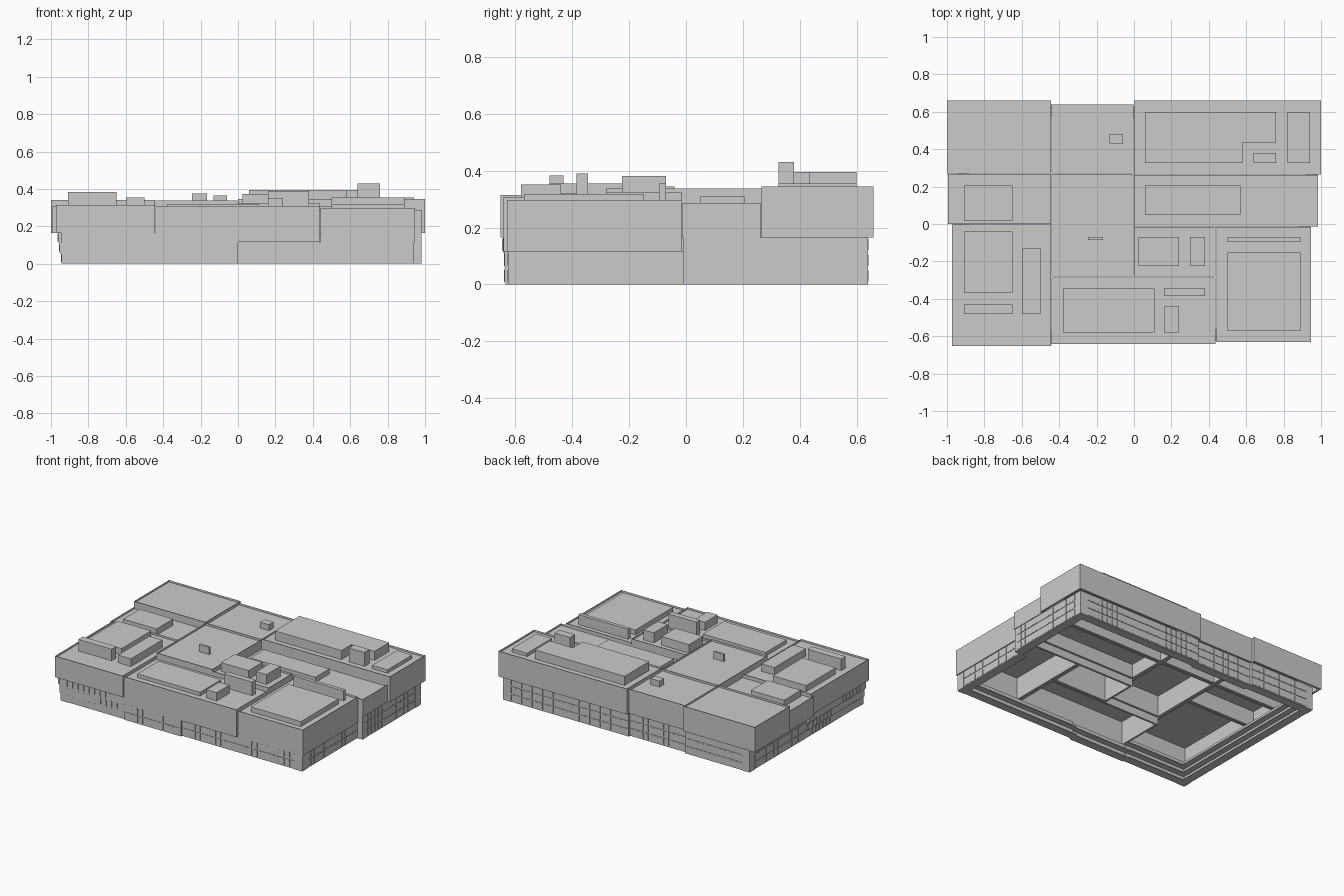
import bpy, bmesh

if "Cube" in bpy.data.objects:
    bpy.data.objects.remove(bpy.data.objects["Cube"])


def add_box(bm, x0, x1, y0, y1, z0, z1):
    x0, x1 = sorted((x0, x1))
    y0, y1 = sorted((y0, y1))
    v = [bm.verts.new((x, y, z)) for z in (z0, z1)
         for x, y in ((x0, y0), (x1, y0), (x1, y1), (x0, y1))]
    bottom = bm.faces.new(v[3::-1])
    top = bm.faces.new(v[4:])
    for i in range(4):
        j = (i + 1) % 4
        bm.faces.new((v[i], v[j], v[j + 4], v[i + 4]))
    return bottom, top


def finish(bm, name):
    me = bpy.data.meshes.new(name)
    bm.to_mesh(me)
    bm.free()
    ob = bpy.data.objects.new(name, me)
    bpy.context.collection.objects.link(ob)


# Inset a cap and push it along z to make a rim around a sunken panel
def sink_face(bm, face, rim, dz):
    bmesh.ops.inset_region(bm, faces=[face], thickness=rim)
    inner = bmesh.ops.extrude_discrete_faces(bm, faces=[face])["faces"][0]
    bmesh.ops.translate(bm, verts=inner.verts, vec=(0, 0, dz))


# Upper block: parapet around a sunken roof, hollow from below
def block(name, x0, x1, y0, y1, z0, z1, rim=0.03, sink=0.014, wall=0.02):
    bm = bmesh.new()
    bottom, top = add_box(bm, x0, x1, y0, y1, z0, z1)
    sink_face(bm, top, rim, -sink)
    sink_face(bm, bottom, wall, z1 - sink - 0.012 - z0)
    finish(bm, name)


def box(name, *dims):
    bm = bmesh.new()
    add_box(bm, *dims)
    finish(bm, name)


# Lower facade: thin wall per floor, floor slabs reaching inwards, slim mullions.
# axis is the direction it runs along; p is the outer plane, s its outward sign
def facade(name, axis, a, b, p, s, height, groups=1, flare=0.0):
    bm = bmesh.new()

    def put(u0, u1, d0, d1, z0, z1):
        q0, q1 = p - s * d0, p - s * d1
        if axis == "x":
            add_box(bm, u0, u1, q0, q1, z0, z1)
        else:
            add_box(bm, q0, q1, u0, u1, z0, z1)

    floors = round(height / 0.055)
    step = height / floors
    span = (b - a) / groups
    for f in range(floors):
        z0, z1 = f * step, (f + 1) * step
        d = -flare * f
        put(a, b, d, 0.02, z0 + 0.006, z1)
        put(a, b, d + 0.003, 0.06, z0, z0 + 0.006)
        for g in range(groups):
            g0 = a + g * span + 0.06
            n = max(4, round((span - 0.1) / 0.045))
            w = (span - 0.12) / n
            for i in range(n + 1):
                c = g0 + i * w
                put(c - 0.004, c + 0.004, d - 0.002, d + 0.002, z0 + 0.01, z1 - 0.006)
    finish(bm, name)


# Upper volumes
block("back_left_block", -1, -0.443, 0.27, 0.66, 0.165, 0.342)
block("back_middle_block", -0.44, -0.003, 0.27, 0.64, 0.165, 0.338)
block("back_right_block", 0, 1, 0.265, 0.66, 0.165, 0.345)
block("right_middle_block", 0, 0.985, -0.013, 0.262, 0.165, 0.287)
block("left_middle_block", -0.995, -0.443, 0, 0.267, 0.165, 0.305)
block("front_left_block", -0.972, -0.443, -0.652, -0.003, 0.165, 0.315)
block("front_middle_block", -0.44, 0.437, -0.642, -0.285, 0.115, 0.308)
block("front_right_block", 0.44, 0.947, -0.63, -0.016, 0.115, 0.297)
block("centre_left_block", -0.44, -0.003, -0.282, 0.267, 0.165, 0.338)
block("centre_right_block", 0, 0.437, -0.282, -0.016, 0.115, 0.325)

# Rooftop plant rooms and raised roof decks
units = [
    (-0.91, -0.65, 0.02, 0.205, 0.29, 0.335),
    (-0.91, -0.65, -0.37, -0.04, 0.3, 0.345),
    (-0.91, -0.65, -0.48, -0.43, 0.3, 0.383),
    (-0.6, -0.5, -0.48, -0.13, 0.3, 0.355),
    (-0.38, 0.11, -0.58, -0.345, 0.29, 0.32),
    (0.16, 0.24, -0.58, -0.44, 0.29, 0.352),
    (0.16, 0.38, -0.385, -0.345, 0.29, 0.39),
    (0.025, 0.24, -0.225, -0.07, 0.308, 0.372),
    (0.3, 0.38, -0.225, -0.07, 0.308, 0.382),
    (0.5, 0.89, -0.57, -0.15, 0.28, 0.318),
    (0.5, 0.89, -0.095, -0.07, 0.28, 0.354),
    (0.06, 0.57, 0.05, 0.205, 0.27, 0.309),
    (0.64, 0.76, 0.325, 0.38, 0.328, 0.43),
    (0.82, 0.94, 0.325, 0.6, 0.328, 0.355),
    (-0.13, -0.06, 0.43, 0.48, 0.32, 0.366),
    (-0.245, -0.165, -0.085, -0.07, 0.32, 0.375),
]
for i, u in enumerate(units):
    box(f"rooftop_unit_{i + 1}", *u)

# L-shaped plant hall on the back right roof
bm = bmesh.new()
outline = [(0.06, 0.325), (0.58, 0.325), (0.58, 0.435),
           (0.76, 0.435), (0.76, 0.6), (0.06, 0.6)]
face = bm.faces.new([bm.verts.new((x, y, 0.328)) for x, y in outline])
ext = bmesh.ops.extrude_face_region(bm, geom=[face])["geom"]
bmesh.ops.translate(bm, vec=(0, 0, 0.067),
                    verts=[g for g in ext if isinstance(g, bmesh.types.BMVert)])
bmesh.ops.recalc_face_normals(bm, faces=bm.faces)
finish(bm, "rooftop_hall")

# Front facades; the left ones step out floor by floor
facade("front_left_facade", "x", -0.945, -0.44, -0.63, -1, 0.165, flare=0.007)
facade("front_middle_left_facade", "x", -0.44, 0, -0.638, -1, 0.115)
facade("front_middle_right_facade", "x", 0, 0.44, -0.625, -1, 0.115)
facade("front_right_facade", "x", 0.44, 0.94, -0.625, -1, 0.115)
# Back facades
facade("back_left_facade", "x", -0.945, -0.44, 0.64, 1, 0.165)
facade("back_middle_facade", "x", -0.44, 0, 0.625, 1, 0.165)
facade("back_right_facade", "x", 0, 0.98, 0.64, 1, 0.165, groups=2)
# Right facades
facade("right_front_facade", "y", -0.625, -0.01, 0.94, 1, 0.115, groups=2)
facade("right_middle_facade", "y", -0.01, 0.265, 0.98, 1, 0.165)
facade("right_back_facade", "y", 0.265, 0.64, 0.98, 1, 0.165)
# Left facades
facade("left_front_facade", "y", -0.63, 0, -0.945, -1, 0.165, groups=2, flare=0.009)
facade("left_middle_facade", "y", 0, 0.265, -0.945, -1, 0.165)
facade("left_back_facade", "y", 0.265, 0.64, -0.945, -1, 0.165)
# Short return wall where the right side steps in
box("right_step_wall", 0.92, 0.98, -0.01, 0.01, 0, 0.165)
